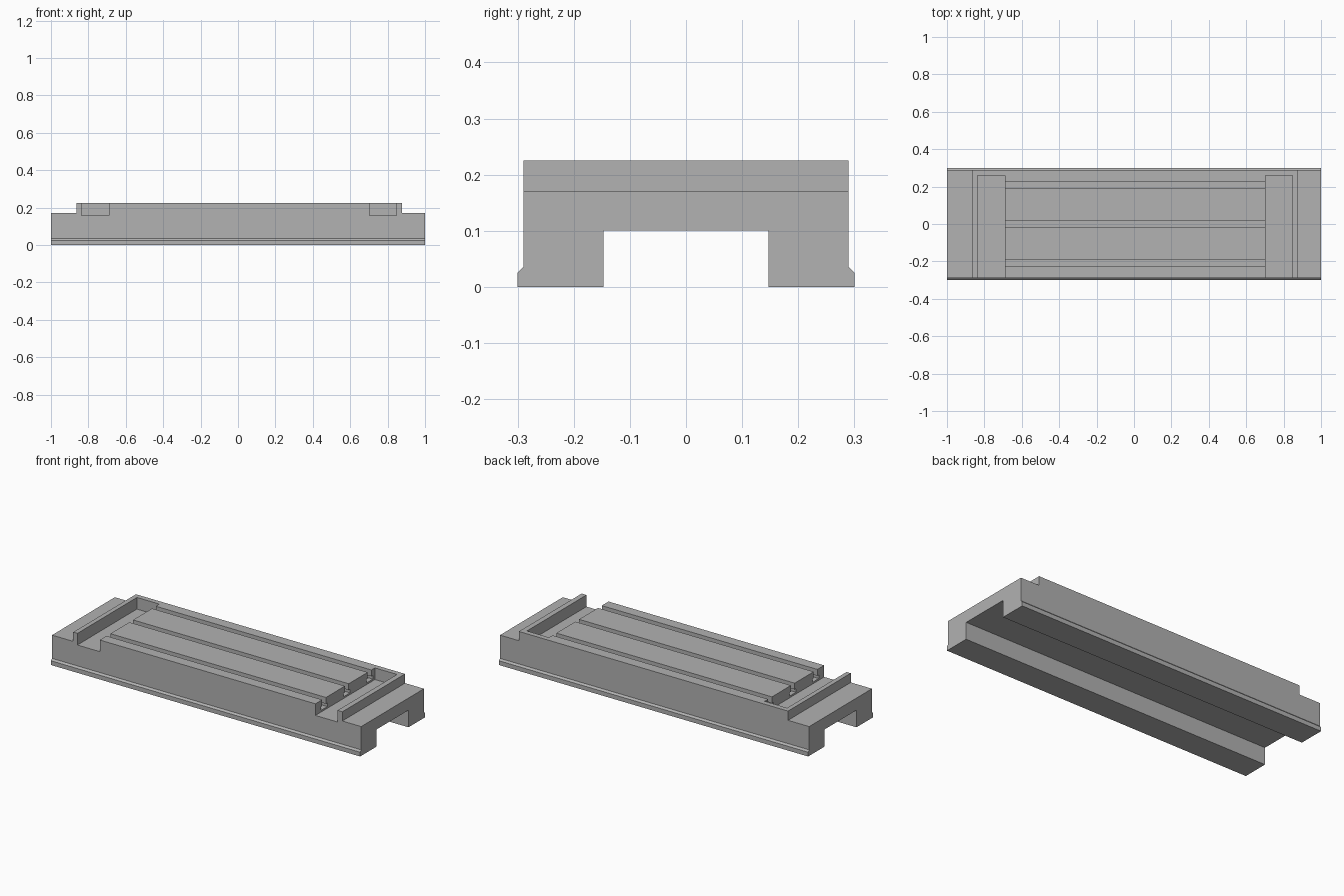
import bpy
import bmesh

default_cube = bpy.data.objects.get("Cube")
if default_cube:
    bpy.data.objects.remove(default_cube, do_unlink=True)

grey = bpy.data.materials.new("cast_iron_grey")
grey.use_nodes = True
colour = (0.445, 0.445, 0.445, 1)
grey.diffuse_color = colour
grey.node_tree.nodes["Principled BSDF"].inputs["Base Color"].default_value = colour


def prism(name, profile, x0, x1):
    """Extrude a closed (y, z) profile along x."""
    bm = bmesh.new()
    face = bm.faces.new([bm.verts.new((x0, y, z)) for y, z in profile])
    out = bmesh.ops.extrude_face_region(bm, geom=[face])
    moved = [v for v in out["geom"] if isinstance(v, bmesh.types.BMVert)]
    bmesh.ops.translate(bm, verts=moved, vec=(x1 - x0, 0, 0))
    bmesh.ops.recalc_face_normals(bm, faces=bm.faces)
    mesh = bpy.data.meshes.new(name)
    bm.to_mesh(mesh)
    bm.free()
    mesh.materials.append(grey)
    obj = bpy.data.objects.new(name, mesh)
    bpy.context.collection.objects.link(obj)
    return obj


def mirrored(half):
    """Complete a right-hand (y, z) outline with its mirror image."""
    return half + [(-y, z) for y, z in reversed(half)]


def box(name, x0, x1, y0, y1, z0, z1):
    return prism(name, [(y0, z0), (y1, z0), (y1, z1), (y0, z1)], x0, x1)


TOP = 0.225

# Table body: channel underneath, chamfered flange along both feet
table = prism("machine_table", mirrored([
    (0.147, 0.1), (0.147, 0), (0.3, 0), (0.3, 0.025), (0.29, 0.035), (0.29, TOP)]), -1, 1)

# Lowered end ledges
cutters = [
    box("left_ledge_cutter", 0.878, 1.1, -0.4, 0.4, 0.171, 0.4),
    box("right_ledge_cutter", -1.1, -0.863, -0.4, 0.4, 0.171, 0.4),
]

# Coolant troughs, open at the front and closed at the back
LEFT_TROUGH, RIGHT_TROUGH = (0.704, 0.847), (-0.836, -0.691)
for side, span in (("left", LEFT_TROUGH), ("right", RIGHT_TROUGH)):
    cutters.append(box(side + "_trough_cutter", *span, -0.4, 0.26, 0.157, 0.4))

# Three T-slots running between the troughs
for i in (-1, 0, 1):
    y = i * 0.21
    half = [(0.03, 0.167), (0.03, 0.188), (0.0175, 0.188), (0.0175, 0.4)]
    profile = [(y + dy, z) for dy, z in mirrored(half)]
    cutters.append(prism("t_slot_cutter", profile, RIGHT_TROUGH[1] - 0.05, LEFT_TROUGH[0] + 0.05))

# Cut the body and discard the cutters
bpy.context.view_layer.objects.active = table
for cutter in cutters:
    mod = table.modifiers.new("cut", "BOOLEAN")
    mod.operation = "DIFFERENCE"
    mod.solver = "EXACT"
    mod.object = cutter
    bpy.ops.object.modifier_apply(modifier=mod.name)
    bpy.data.objects.remove(cutter, do_unlink=True)
